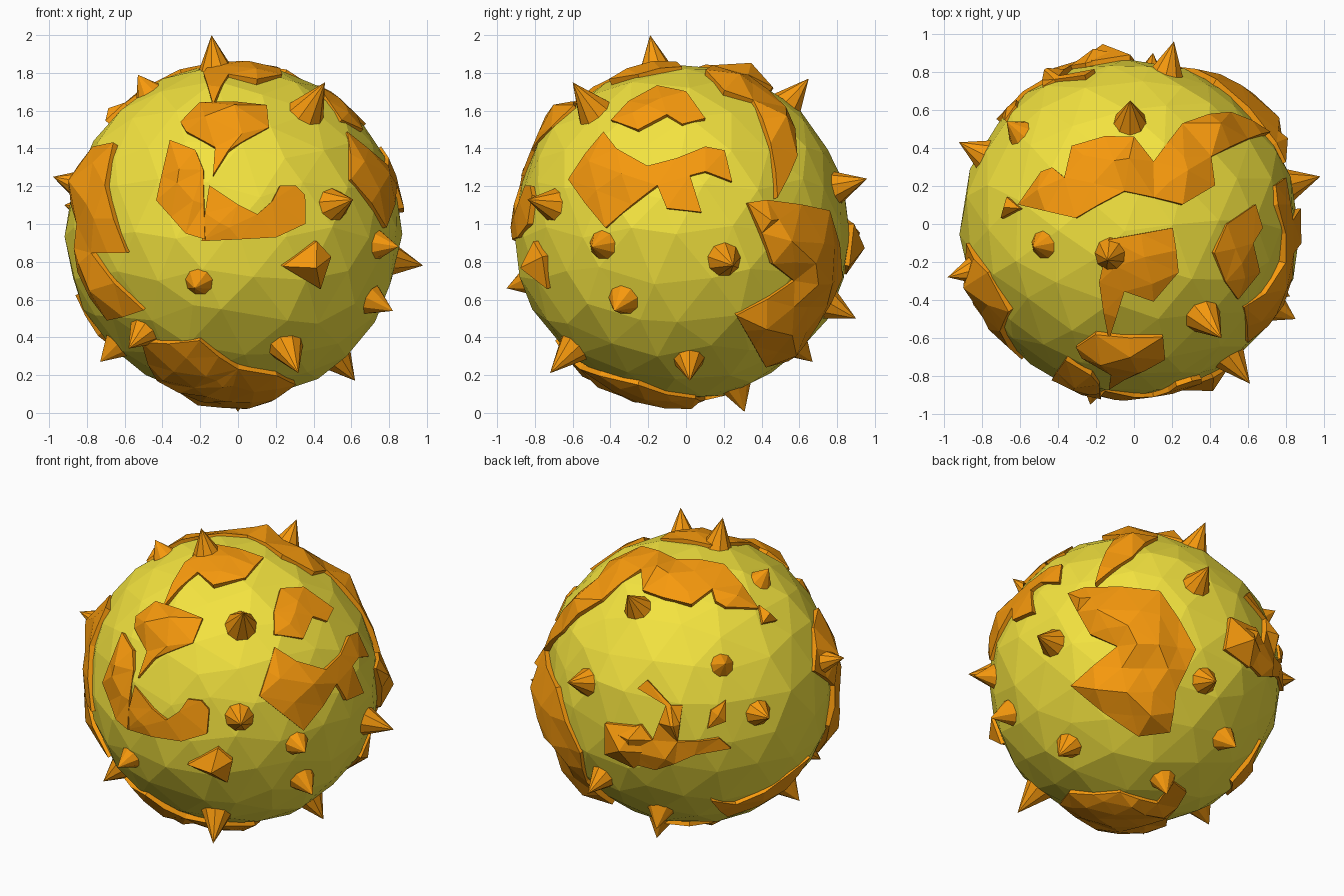
import bpy, bmesh, math, random
from mathutils import Vector

if "Cube" in bpy.data.objects:
    bpy.data.objects.remove(bpy.data.objects["Cube"])

random.seed(4)
C = Vector((-0.02, -0.02, 0.958))   # ball centre
R = 0.887


def material(name, rgb):
    m = bpy.data.materials.new(name)
    m.diffuse_color = (*rgb, 1)
    m.use_nodes = True
    m.node_tree.nodes["Principled BSDF"].inputs["Base Color"].default_value = m.diffuse_color
    return m


YELLOW = material("yellow", (0.90, 0.77, 0.05))
ORANGE = material("orange", (0.93, 0.32, 0.004))


def add_object(name, bm, mat):
    me = bpy.data.meshes.new(name)
    bm.to_mesh(me)
    bm.free()
    me.materials.append(mat)
    ob = bpy.data.objects.new(name, me)
    bpy.context.collection.objects.link(ob)
    return ob


# Faceted ball with slightly uneven facets
bm = bmesh.new()
bmesh.ops.create_icosphere(bm, subdivisions=3, radius=1)
for v in bm.verts:
    slide = Vector([random.uniform(-0.05, 0.05) for _ in range(3)])
    v.co = (v.co + slide).normalized() * R * random.uniform(0.995, 1.015) + C
add_object("ball", bm, YELLOW)


# Spikes: tips only, each points straight out from the ball centre
def spike(tip):
    axis = Vector(tip) - C
    dist = axis.length
    base = R - 0.02
    rad = 0.062 + 0.19 * (dist - R)
    bm = bmesh.new()
    bmesh.ops.create_cone(bm, cap_ends=True, segments=9, radius1=rad,
                          radius2=0, depth=dist - base)
    rot = axis.to_track_quat('Z', 'Y')
    for v in bm.verts:
        v.co = rot @ (v.co + Vector((0, 0, (dist + base) / 2))) + C
    add_object("spike", bm, ORANGE)


for tip in [(-.14, -.19, 2.0), (.46, -.60, 1.75), (.61, -.84, 1.13),
            (-.23, -.95, .66), (.32, -.72, .21), (-.58, -.60, .34),
            (-.73, -.16, .27), (-.98, -.28, 1.25), (.98, .25, .78),
            (.85, -.50, .88), (.82, -.38, .54), (.62, .02, .17),
            (-.53, -.12, 1.79), (-.02, .65, 1.77), (.21, .96, 1.24),
            (.10, .90, .50), (-.25, .67, .27), (0, .31, .005),
            (-.67, .54, 1.44), (-.92, .43, 1.10)]:
    spike(tip)


# Direction frames (right, up, outward) in which patch outlines are drawn
def frame(az, el):
    h = Vector((math.sin(az), -math.cos(az), 0))
    z = Vector((0, 0, 1))
    return (Vector((math.cos(az), math.sin(az), 0)),
            z * math.cos(el) - h * math.sin(el),
            h * math.cos(el) + z * math.sin(el))


deg = math.radians
FRONT, RIGHT, LEFT = frame(0, 0), frame(deg(90), 0), frame(deg(-90), 0)
BACK, TOP = frame(deg(180), 0), frame(0, deg(90))
BOTTOM = (Vector((1, 0, 0)), Vector((0, 1, 0)), Vector((0, 0, -1)))
BACK_LEFT = frame(deg(215), deg(23))
BACK_RIGHT = frame(deg(145), deg(-33))


# Raised angular patch: outline laid on the ball, refined, roughened, rim tucked in
def patch(view, pts, bump, peak=False):
    r, u, d = view
    oblique = view in (BACK_LEFT, BACK_RIGHT)
    off = C - Vector((0, 0, 1)) if oblique else C
    bm = bmesh.new()
    f = bm.faces.new([bm.verts.new(r * a + u * b) for a, b in pts])
    f.normal_update()
    if f.normal.dot(d) < 0:
        f.normal_flip()
    if peak:
        bmesh.ops.poke(bm, faces=[f])
    else:
        bmesh.ops.triangulate(bm, faces=[f])
    for v in bm.verts:
        a, b = v.co.dot(r) - off.dot(r), v.co.dot(u) - off.dot(u)
        k = min(1, 0.98 * R / max(1e-6, math.hypot(a, b)))
        a, b = a * k, b * k
        v.co = r * a + u * b + d * math.sqrt(R * R - a * a - b * b)
    for limit in ([] if peak else [0.45, 0.23]):
        long = [e for e in bm.edges if e.calc_length() > limit]
        bmesh.ops.subdivide_edges(bm, edges=long, cuts=1)
        bmesh.ops.triangulate(bm, faces=bm.faces[:])
        bmesh.ops.beautify_fill(bm, faces=bm.faces[:], edges=bm.edges[:])
    for v in bm.verts:
        if v.is_boundary:
            h = bump * random.uniform(0, 0.2)
        else:
            h = bump * (1 if peak else random.uniform(0.15, 1.1))
        v.co = v.co.normalized() * (R + 0.014 + h)
    rim = [e for e in bm.edges if e.is_boundary]
    for v in bmesh.ops.extrude_edge_only(bm, edges=rim)["geom"]:
        if isinstance(v, bmesh.types.BMVert):
            v.co = v.co.normalized() * (R - 0.03)
    bmesh.ops.translate(bm, verts=bm.verts[:], vec=C)
    bmesh.ops.recalc_face_normals(bm, faces=bm.faces[:])
    # keep the outer faces pointing away from the ball
    if sum((g.calc_center_median() - C).dot(g.normal) for g in bm.faces) < 0:
        bmesh.ops.reverse_faces(bm, faces=bm.faces[:])
    add_object("patch", bm, ORANGE)


# Front patches
patch(FRONT, [(-.30, 1.53), (-.2, 1.63), (.15, 1.62), (.16, 1.5), (-.05, 1.38),
              (-.13, 1.25), (-.12, 1.4), (-.27, 1.48)], .06)
patch(FRONT, [(-.35, 1.43), (-.22, 1.38), (-.18, 1.28), (-.17, .92),
              (-.27, .95), (-.42, 1.12), (-.4, 1.25)], .08)
patch(FRONT, [(-.15, 1.2), (0, 1.1), (.1, 1.05), (.18, 1.12), (.22, 1.2),
              (.3, 1.2), (.35, 1.15), (.35, 1.0), (.2, .93), (-.19, .91)], .02)
patch(FRONT, [(.23, .78), (.41, .91), (.48, .83), (.43, .66)], .08, True)
# Right side patches
patch(RIGHT, [(-.39, 1.54), (-.3, 1.64), (-.15, 1.72), (0, 1.69), (.1, 1.55),
              (-.02, 1.52), (-.1, 1.57), (-.25, 1.49)], .02)
patch(RIGHT, [(-.61, 1.23), (-.43, 1.48), (-.36, 1.39), (-.2, 1.3), (-.05, 1.34),
              (.1, 1.4), (.2, 1.38), (.24, 1.22), (.1, 1.27), (.02, 1.25),
              (.08, 1.06), (-.1, 1.08), (-.15, 1.2), (-.28, 1.1), (-.42, .98)], .06)
# Top patches
patch(TOP, [(-.6, .1), (-.48, .27), (-.42, .29), (-.36, .24), (-.32, .4),
            (-.15, .45), (0, .45), (.1, .32), (.25, .52), (.5, .58), (.74, .5),
            (.4, .35), (.42, .2), (.25, .1), (-.05, .17), (-.3, .03)], .06)
patch(TOP, [(-.13, -.08), (.2, -.02), (.23, -.25), (.1, -.4), (-.05, -.35),
            (-.13, -.6), (-.18, -.3)], .04)
patch(TOP, [(-.69, .03), (-.66, .14), (-.59, .08)], .04, True)
# Back patches
patch(BACK_RIGHT, [(-.46, .48), (-.36, .52), (.08, .52), (.3, .19), (.19, -.06),
                   (.17, -.31), (-.02, -.34), (-.43, -.06), (-.17, .19),
                   (-.33, .25)], .07)
patch(BACK_LEFT, [(-.44, -.33), (-.27, -.29), (-.2, -.38), (-.12, -.17),
                  (-.29, -.07), (-.23, -.02), (-.09, -.17), (-.02, -.17),
                  (-.05, -.39), (.2, -.37), (.27, -.43), (.05, -.47),
                  (-.18, -.56), (-.44, -.48)], .06)
patch(BACK_LEFT, [(.15, -.2), (.24, -.14), (.24, -.27), (.13, -.31)], .02, True)
patch(BACK, [(.0, .78), (.02, 1.0), (.22, 1.02), (.34, .86), (.2, .74)], .08, True)
patch(BACK_LEFT, [(.15, -.75), (.3, -.78), (.62, -.6), (.74, -.5), (.6, -.7),
                  (.25, -.86)], .04)
# Left side and underside patches
patch(LEFT, [(.1, 1.2), (.25, 1.4), (.45, 1.42), (.55, 1.2), (.7, .85),
             (.5, .85), (.65, .55), (.4, .5), (.3, .75), (.35, 1.0)], .07)
patch(BOTTOM, [(-.5, -.5), (-.2, -.68), (0, -.55), (.2, -.45), (.3, -.25),
               (.15, .05), (-.1, .1), (-.05, .3), (-.2, .25), (-.3, -.05),
               (-.42, -.2)], .04)
